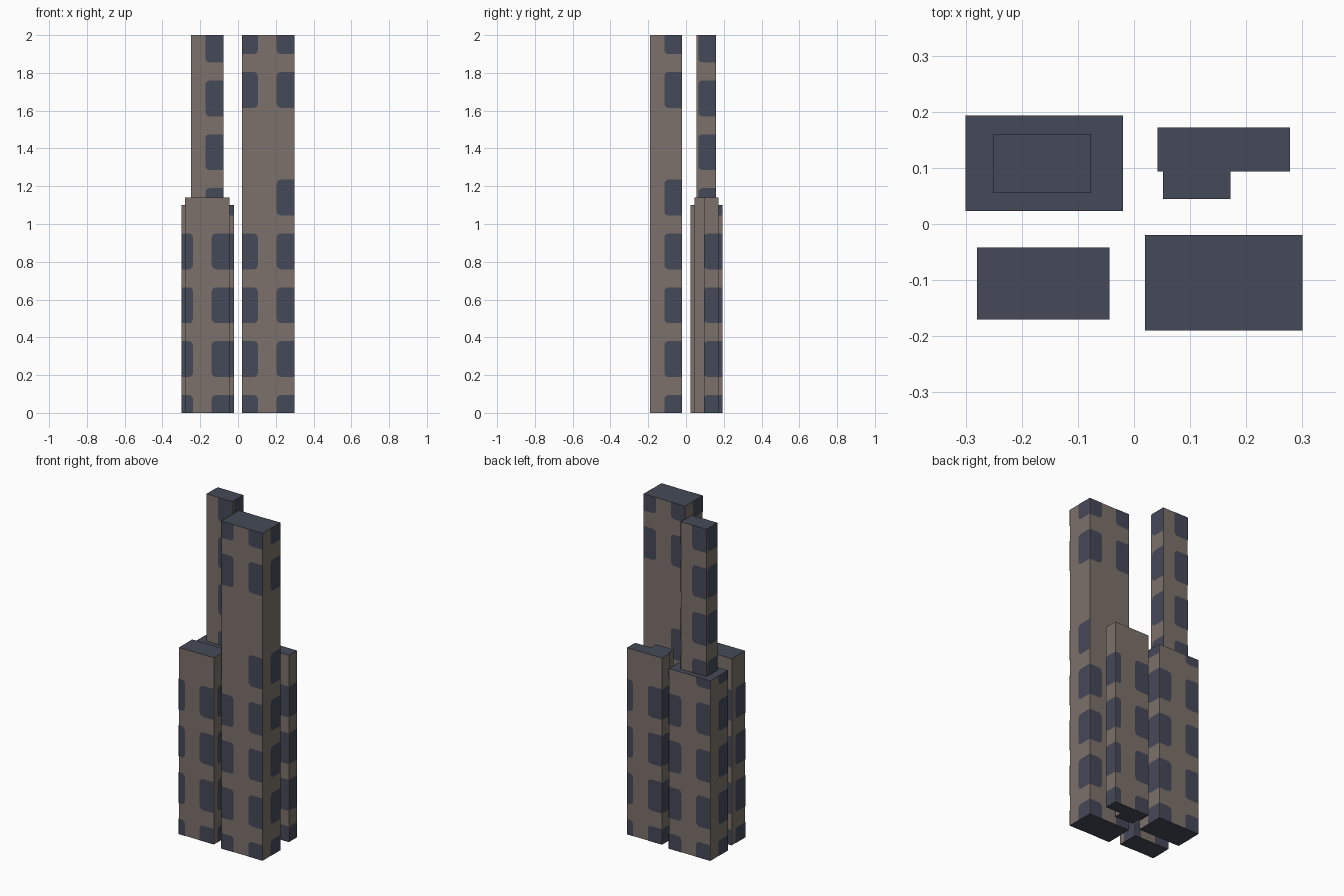
import bpy, bmesh, math
from mathutils import Vector

cube = bpy.data.objects.get("Cube")
if cube:
    bpy.data.objects.remove(cube, do_unlink=True)


def make_material(name, rgb):
    mat = bpy.data.materials.new(name)
    mat.use_nodes = True
    mat.diffuse_color = (*rgb, 1)
    mat.node_tree.nodes["Principled BSDF"].inputs["Base Color"].default_value = (*rgb, 1)
    return mat


stone = make_material("warm grey stone", (0.20, 0.165, 0.145))
slate = make_material("slate glass", (0.06, 0.068, 0.098))

PITCH, PANE = 0.285, 0.19      # storey height and window height
GAP, COLUMN = 0.10, 0.095      # wall between windows, right column width
LIFT, ROUND = 0.0015, 0.022    # window plate offset, corner radius


def finish(bm, name):
    mesh = bpy.data.meshes.new(name)
    bm.to_mesh(mesh)
    bm.free()
    mesh.materials.append(stone)
    mesh.materials.append(slate)
    obj = bpy.data.objects.new(name, mesh)
    bpy.context.collection.objects.link(obj)
    return obj


def window_outline(u0, u1, z0, z1, soft):
    """Rectangle whose corners are rounded where soft allows it."""
    corners = [(u0, z0, 1, 1, "left", "bottom"), (u1, z0, -1, 1, "right", "bottom"),
               (u1, z1, -1, -1, "right", "top"), (u0, z1, 1, -1, "left", "top")]
    r = min(ROUND, (u1 - u0) / 2, (z1 - z0) / 2)
    points = []
    for i, (u, z, du, dz, side, end) in enumerate(corners):
        if side in soft and end in soft:
            for step in range(4):
                a = math.pi + i * math.pi / 2 + step * math.pi / 6
                points.append((u + du * r + r * math.cos(a), z + dz * r + r * math.sin(a)))
        else:
            points.append((u, z))
    return points


def add_windows(bm, origin, along, normal, width, low, high, rows, skip_left):
    """Window columns hug both ends of a wall, seen from outside."""
    columns = [(max(0, width - COLUMN), width, "left")]
    if width > COLUMN + GAP:
        columns.append((0, width - COLUMN - GAP, "right"))
    for start in rows:
        z0, z1 = max(start, low), min(start + PANE, high)
        if z1 - z0 < 0.01:
            continue
        for u0, u1, inner in columns:
            if inner == "right" and skip_left is not None and start > skip_left - 0.1 and start < skip_left + 0.1:
                continue
            soft = {inner}
            if z0 == start:
                soft.add("bottom")
            if z1 < high:
                soft.add("top")
            verts = [bm.verts.new(origin + along * u + normal * LIFT + Vector((0, 0, z)))
                     for u, z in window_outline(u0, u1, z0, z1, soft)]
            bm.faces.new(verts).material_index = 1


def tower(name, x, y, z, rows, sides="SENW", skip_left=None):
    """Box with slate roof and base, and window plates on the chosen walls."""
    bm = bmesh.new()
    bmesh.ops.create_cube(bm, size=1)
    for v in bm.verts:
        v.co = Vector((p[0] + (c + 0.5) * (p[1] - p[0]) for c, p in zip(v.co, (x, y, z))))
    bm.normal_update()
    for f in bm.faces:
        f.material_index = int(abs(f.normal.z) > 0.5)
    walls = {"S": ((x[0], y[0]), (1, 0), (0, -1)), "E": ((x[1], y[0]), (0, 1), (1, 0)),
             "N": ((x[1], y[1]), (-1, 0), (0, 1)), "W": ((x[0], y[1]), (0, -1), (-1, 0))}
    for side in sides:
        origin, along, normal = (Vector((*p, 0)) for p in walls[side])
        width = x[1] - x[0] if side in "SN" else y[1] - y[0]
        add_windows(bm, origin, along, normal, width, z[0], z[1], rows, skip_left)
    return finish(bm, name)


storeys = [-0.095 + PITCH * i for i in range(8)]
blank = 5                                   # windowless storey of the tall tower
tall_rows = storeys[:blank] + storeys[blank + 1:]
low_rows = storeys[:4]
upper_rows = [1.0 + PITCH * i for i in range(4)]

# Two main towers
tower("tall_tower", (0.02, 0.30), (-0.19, -0.02), (0, 2), tall_rows, skip_left=storeys[4])
tower("short_tower", (-0.30, -0.02), (0.023, 0.193), (0, 1.10), storeys[:5], skip_left=storeys[4])

# Slim tower rising from the short one
tower("upper_tower", (-0.25, -0.077), (0.055, 0.16), (1.10, 2), upper_rows)

# Lower side blocks, one with a stepped front
tower("front_block", (-0.28, -0.044), (-0.17, -0.042), (0, 1.14), low_rows)
tower("rear_block", (0.042, 0.278), (0.094, 0.172), (0, 1.14), low_rows)
tower("rear_block_step", (0.052, 0.172), (0.045, 0.094), (0, 1.14), low_rows, sides="S")
